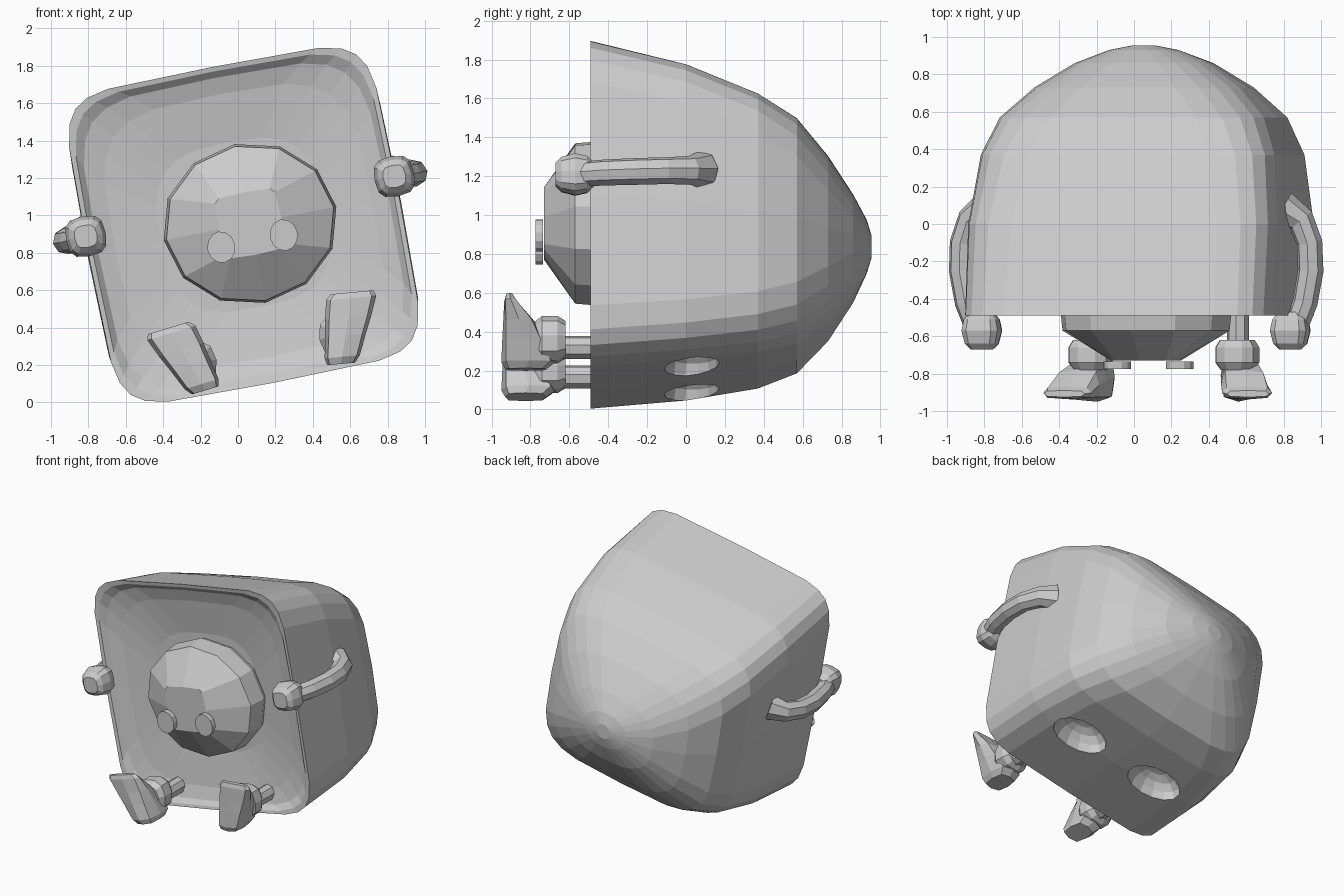
import bpy
import bmesh
import math
from mathutils import Matrix, Vector

if "Cube" in bpy.data.objects:
    bpy.data.objects.remove(bpy.data.objects["Cube"], do_unlink=True)

GREY = (0.6, 0.6, 0.6, 1)
mat = bpy.data.materials.new("plain grey")
mat.use_nodes = True
mat.diffuse_color = GREY
mat.node_tree.nodes["Principled BSDF"].inputs["Base Color"].default_value = GREY

# Whole figure leans sideways
LEAN = Matrix.Translation((0.03, 0, 0.95)) @ Matrix.Rotation(math.radians(-11), 4, 'Y')


def finish(name, bm):
    bmesh.ops.recalc_face_normals(bm, faces=bm.faces)
    bm.transform(LEAN)
    me = bpy.data.meshes.new(name)
    bm.to_mesh(me)
    bm.free()
    me.materials.append(mat)
    ob = bpy.data.objects.new(name, me)
    bpy.context.collection.objects.link(ob)
    return ob


def oval(n, power=2):
    """Unit superellipse points; higher power is squarer."""
    pts = []
    for i in range(n):
        a = math.tau * i / n
        c, s = math.cos(a), math.sin(a)
        pts.append((math.copysign(abs(c) ** (2 / power), c),
                    math.copysign(abs(s) ** (2 / power), s)))
    return pts


def loft(name, rings):
    """Skin a list of equal-length rings and cap both ends."""
    bm = bmesh.new()
    loops = [[bm.verts.new(p) for p in ring] for ring in rings]
    n = len(loops[0])
    for a, b in zip(loops, loops[1:]):
        for i in range(n):
            j = (i + 1) % n
            bm.faces.new((a[i], a[j], b[j], b[i]))
    bm.faces.new(loops[0])
    bm.faces.new(loops[-1])
    return finish(name, bm)


def ring_y(y, half, top, bottom, n, power=2, x=0):
    """Ring in a plane across the depth axis."""
    mid, h = (top + bottom) / 2, (top - bottom) / 2
    return [Vector((x + half * c, y, mid + h * s)) for c, s in oval(n, power)]


def tube(name, path, n=8):
    """Round tube through (x, y, z, radius) points."""
    pts = [Vector(p[:3]) for p in path]
    rings = []
    for i, p in enumerate(pts):
        t = (pts[min(i + 1, len(pts) - 1)] - pts[max(i - 1, 0)]).normalized()
        u = t.cross(Vector((0, 0, 1))).normalized()
        v = u.cross(t)
        rings.append([p + path[i][3] * (u * c + v * s) for c, s in oval(n)])
    return loft(name, rings)


# Hood: outside from back tip to rim, then a shallow dished front
outer = [(0.955, 0.06, -0.06, -0.17, 2), (0.93, 0.19, 0.02, -0.25, 2),
         (0.86, 0.37, 0.14, -0.39, 2.6), (0.73, 0.57, 0.32, -0.57, 3.4),
         (0.57, 0.73, 0.49, -0.71, 4.5), (0.37, 0.81, 0.60, -0.77, 5.5),
         (0.0, 0.85, 0.74, -0.82, 6.5), (-0.49, 0.845, 0.86, -0.86, 7)]
dish = [(-0.485, 0.82, 0.835, -0.84, 6), (-0.45, 0.79, 0.80, -0.81, 5),
        (-0.42, 0.70, 0.71, -0.72, 4), (-0.38, 0.45, 0.45, -0.45, 3)]
hood = loft("hood", [ring_y(y, hw, t, b, 24, p) for y, hw, t, b, p in outer + dish])

# Two wide oval dents under the hood
bm = bmesh.new()
for side in (1, -1):
    place = Matrix.Translation((0.35 * side, 0.03, -0.81))
    size = Matrix.Diagonal((0.22, 0.145, 0.14, 1))
    bmesh.ops.create_uvsphere(bm, u_segments=14, v_segments=8, radius=1, matrix=place @ size)
cutter = finish("dent_cutter", bm)
cutter.hide_render = True
mod = hood.modifiers.new("dents", 'BOOLEAN')
mod.operation = 'DIFFERENCE'
mod.solver = 'EXACT'
mod.object = cutter
bpy.context.view_layer.update()
dg = bpy.context.evaluated_depsgraph_get()
cut_mesh = bpy.data.meshes.new_from_object(hood.evaluated_get(dg))
hood.modifiers.clear()
hood.data = cut_mesh
bpy.data.objects.remove(cutter, do_unlink=True)

# Faceted head with a small square front, set into the dish
head = [(-0.73, 0.17, 0.17, -0.17, 7), (-0.57, 0.455, 0.42, -0.42, 2),
        (-0.43, 0.47, 0.432, -0.432, 2), (-0.36, 0.44, 0.40, -0.40, 2)]
loft("head", [ring_y(y, hw, t, b, 12, p, 0.035) for y, hw, t, b, p in head])

for side, label in ((1, "left"), (-1, "right")):
    # Eye disc
    loft(label + "_eye", [ring_y(y, 0.075, -0.01, -0.18, 12, 2, 0.03 + 0.17 * side)
                          for y in (-0.775, -0.735)])

    # Arm bowed outward, flaring a little at the shoulder
    tube(label + "_arm", [(0.87 * side, -0.55, 0.095, 0.065),
                          (0.92 * side, -0.42, 0.095, 0.068),
                          (0.95 * side, -0.25, 0.095, 0.07),
                          (0.945 * side, -0.1, 0.1, 0.07),
                          (0.90 * side, 0.02, 0.11, 0.075),
                          (0.80 * side, 0.08, 0.13, 0.1)])

    # Blocky fist
    fist = [(-0.67, 0.06), (-0.64, 0.09), (-0.57, 0.108), (-0.51, 0.095), (-0.47, 0.06)]
    loft(label + "_fist", [ring_y(y, r, 0.1 + r, 0.1 - r, 12, 3, 0.84 * side)
                           for y, r in fist])

    # Leg stub into the hood front
    tube(label + "_leg", [(0.397 * side, -0.74, -0.72, 0.06),
                          (0.397 * side, -0.38, -0.72, 0.06)])

    # Padded ankle
    ankle = [(-0.78, 0.09), (-0.74, 0.12), (-0.66, 0.12), (-0.62, 0.095)]
    loft(label + "_ankle", [ring_y(y, r, -0.68 + r, -0.68 - r, 10, 2.5, 0.4 * side)
                            for y, r in ankle])

    # Boot from heel to upturned toe: (step, front, back, half width)
    heel, toe = Vector((0.37 * side, 0, -0.83)), Vector((0.5 * side, 0, -0.465))
    across = Vector((0.99 * side, 0, -0.1))
    rings = []
    for t, front, back, hw in ((0, -0.93, -0.72, 0.075), (0.1, -0.95, -0.67, 0.095),
                               (0.4, -0.945, -0.73, 0.11), (0.65, -0.94, -0.78, 0.125),
                               (0.92, -0.935, -0.87, 0.135), (1, -0.925, -0.89, 0.115)):
        c = heel.lerp(toe, t)
        rings.append([c + across * hw * a
                      + Vector((0, (front + back) / 2 + (back - front) / 2 * b, 0))
                      for a, b in oval(8, 3.5)])
    loft(label + "_foot", rings)
